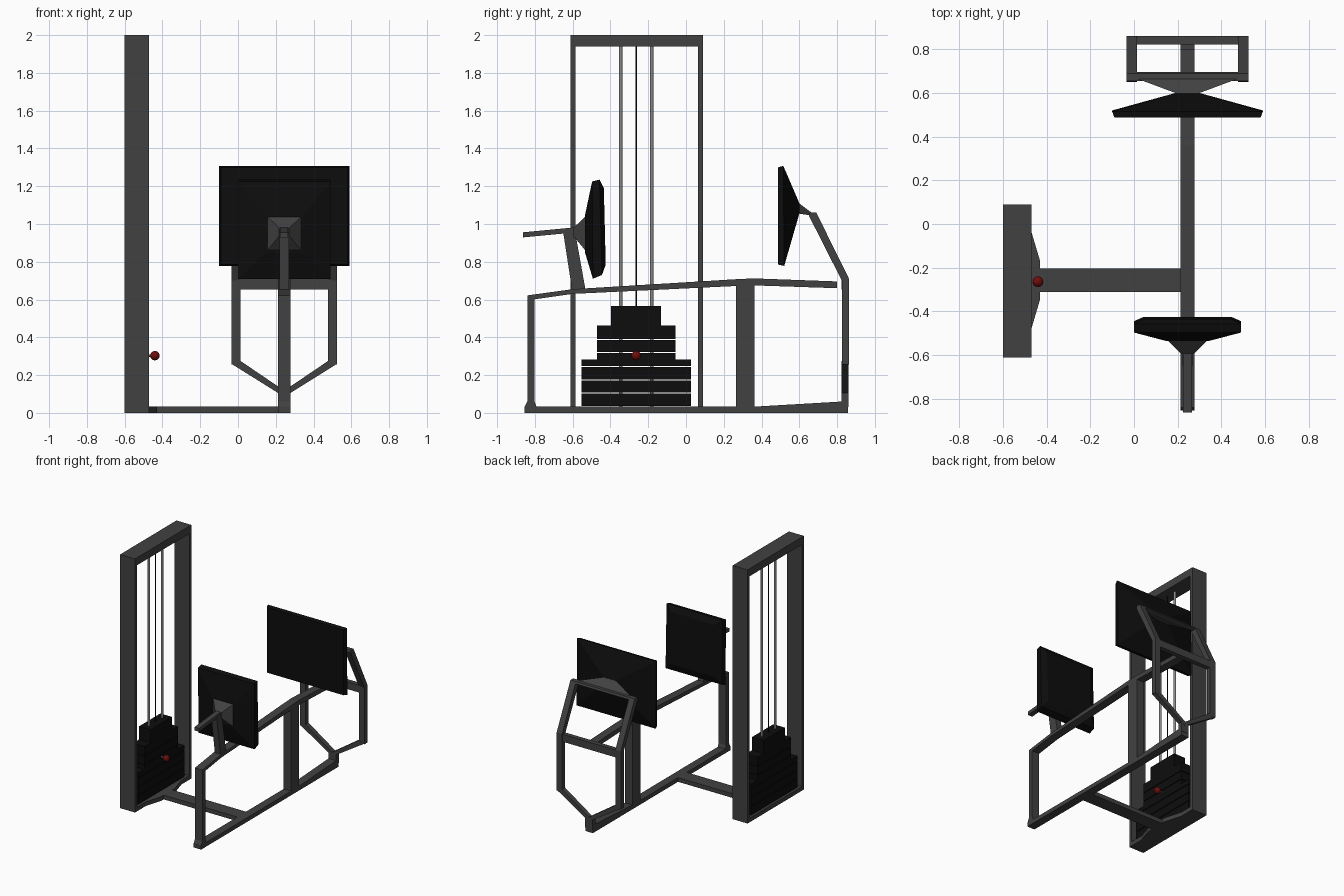
import bpy, bmesh
from mathutils import Vector

if "Cube" in bpy.data.objects:
    bpy.data.objects.remove(bpy.data.objects["Cube"])


def material(name, r, g, b):
    m = bpy.data.materials.new(name)
    m.diffuse_color = (r, g, b, 1)
    m.use_nodes = True
    m.node_tree.nodes["Principled BSDF"].inputs["Base Color"].default_value = m.diffuse_color
    return m


GREY = material("frame grey", 0.053, 0.053, 0.053)
BLACK = material("pad black", 0.004, 0.004, 0.004)
STEEL = material("rod steel", 0.25, 0.25, 0.25)
RED = material("pin red", 0.16, 0.004, 0.004)


def finish(bm, name, mat):
    bmesh.ops.recalc_face_normals(bm, faces=bm.faces)
    me = bpy.data.meshes.new(name)
    bm.to_mesh(me)
    bm.free()
    me.materials.append(mat)
    ob = bpy.data.objects.new(name, me)
    bpy.context.collection.objects.link(ob)
    return ob


def loft(name, rings, mat):
    """Skin equal-length point rings and cap both ends."""
    bm = bmesh.new()
    vs = [[bm.verts.new(p) for p in ring] for ring in rings]
    n = len(vs[0])
    for a, b in zip(vs, vs[1:]):
        for i in range(n):
            j = (i + 1) % n
            bm.faces.new((a[i], a[j], b[j], b[i]))
    bm.faces.new(vs[0])
    bm.faces.new(vs[-1])
    return finish(bm, name, mat)


def box(name, x0, x1, y0, y1, z0, z1, mat=GREY):
    return loft(name, [[(x0, y0, z), (x1, y0, z), (x1, y1, z), (x0, y1, z)]
                       for z in (z0, z1)], mat)


def side_profile(name, pts, x0, x1, mat=GREY):
    return loft(name, [[(x, y, z) for y, z in pts] for x in (x0, x1)], mat)


def front_profile(name, pts, y0, y1, mat=GREY):
    return loft(name, [[(x, y, z) for x, z in pts] for y in (y0, y1)], mat)


def y_frustum(name, layers, mat):
    """Layers: half width, y at bottom, y at top, z bottom, z top; centred on CX."""
    return loft(name, [[(CX - w, yb, zb), (CX + w, yb, zb), (CX + w, yt, zt), (CX - w, yt, zt)]
                       for w, yb, yt, zb, zt in layers], mat)


def rod(name, p0, p1, r, mat, seg=12):
    a, b = Vector(p0), Vector(p1)
    bm = bmesh.new()
    bmesh.ops.create_cone(bm, cap_ends=True, segments=seg, radius1=r, radius2=r, depth=(b - a).length)
    rot = Vector((0, 0, 1)).rotation_difference(b - a).to_matrix()
    for v in bm.verts:
        v.co = rot @ v.co + (a + b) / 2
    return finish(bm, name, mat)


CX = 0.245
RX0, RX1 = 0.212, 0.277

# Weight tower frame
TX0, TX1 = -0.6, -0.47
for side, y in (("front", -0.612), ("back", 0.064)):
    box(f"tower_post_{side}", TX0, TX1, y, y + 0.026, 0, 2)
box("tower_top", TX0, TX1, -0.587, 0.065, 1.94, 2)
box("tower_base", TX0, TX1, -0.587, 0.065, 0, 0.033)

# Weight plates: (half length, bottom, top), with open gaps between
WY = -0.264
plates = [(0.29, 0.036, 0.103), (0.29, 0.108, 0.172), (0.29, 0.177, 0.242), (0.29, 0.247, 0.283),
          (0.208, 0.283, 0.318), (0.208, 0.323, 0.387), (0.208, 0.392, 0.463), (0.132, 0.463, 0.567)]
for i, (h, z0, z1) in enumerate(plates):
    box(f"weight_plate_{i + 1}", -0.585, -0.485, WY - h, WY + h, z0, z1, BLACK)

# Guide rods, cable and selector pin
for i, y in enumerate((WY - 0.082, WY + 0.082)):
    rod(f"guide_rod_{i + 1}", (-0.535, y, 0.03), (-0.535, y, 1.95), 0.009, STEEL)
rod("cable", (-0.535, WY, 0.56), (-0.535, WY, 1.95), 0.004, BLACK, 8)
rod("pin_stem", (-0.5, WY, 0.303), (-0.45, WY, 0.303), 0.006, STEEL, 8)
bm = bmesh.new()
bmesh.ops.create_uvsphere(bm, u_segments=12, v_segments=8, radius=0.025)
bmesh.ops.translate(bm, verts=bm.verts, vec=(-0.44, WY, 0.303))
for f in bm.faces:
    f.smooth = True
finish(bm, "pin_knob", RED)

# Floor strut with flared joint to the tower
loft("floor_strut", [[(-0.47, -0.48, z), (-0.43, -0.345, z), (-0.43, -0.312, z), (0.23, -0.312, z),
                      (0.23, -0.203, z), (-0.43, -0.203, z), (-0.43, -0.17, z), (-0.47, -0.035, z)]
                     for z in (0, 0.033)], GREY)

# Main frame: floor rail, posts and upper rail
side_profile("floor_rail", [(-0.855, 0), (0.858, 0), (0.858, 0.062), (0.36, 0.033),
                            (-0.855, 0.033)], RX0, RX1)
side_profile("front_post", [(-0.855, 0.03), (-0.79, 0.03), (-0.802, 0.06), (-0.802, 0.612),
                            (-0.84, 0.605), (-0.84, 0.06)], RX0, RX1)
box("middle_post", RX0, RX1, 0.265, 0.363, 0.02, 0.69)
side_profile("upper_rail", [(-0.84, 0.596), (-0.6, 0.63), (0.27, 0.672), (0.36, 0.675), (0.8, 0.66),
                            (0.8, 0.696), (0.36, 0.712), (0.27, 0.708), (-0.6, 0.655), (-0.84, 0.622)],
             RX0, RX1)

# Front pad with its bracket, post and handle
y_frustum("front_pad", [(0.2, -0.425, -0.435, 0.785, 1.19), (0.245, -0.445, -0.458, 0.73, 1.235),
                        (0.245, -0.493, -0.497, 0.71, 1.225), (0.1, -0.535, -0.535, 0.85, 1.045)], BLACK)
y_frustum("front_pad_bracket", [(0.09, -0.533, -0.533, 0.86, 1.04),
                                (0.028, -0.595, -0.595, 0.935, 0.98)], GREY)
side_profile("front_pad_post", [(-0.6, 0.63), (-0.53, 0.64), (-0.59, 0.975), (-0.65, 0.955)],
             CX - 0.024, CX + 0.024)
side_profile("front_handle", [(-0.863, 0.929), (-0.59, 0.955), (-0.59, 0.982), (-0.863, 0.956)],
             CX - 0.02, CX + 0.02)

# Back pad and its fanned bracket
y_frustum("back_pad", [(0.335, 0.488, 0.488, 0.785, 1.3), (0.345, 0.52, 0.515, 0.778, 1.308),
                       (0.055, 0.6, 0.6, 1.055, 1.11)], BLACK)
y_frustum("back_pad_bracket", [(0.05, 0.598, 0.598, 1.055, 1.11),
                               (0.23, 0.665, 0.665, 1.045, 1.06)], GREY)

# Back frame: bent side legs, cross bars and V-shaped foot
for side, s in (("left", -1), ("right", 1)):
    xa, xb = sorted((CX + s * 0.28, CX + s * 0.232))
    side_profile(f"back_leg_{side}", [(0.655, 1.055), (0.69, 1.06), (0.862, 0.712), (0.862, 0.255),
                                      (0.825, 0.255), (0.825, 0.7), (0.65, 1.045)], xa, xb)
    front_profile(f"back_foot_{side}", [(CX + s * 0.28, 0.26), (CX + s * 0.232, 0.275),
                                        (CX, 0.118), (CX, 0.085)], 0.824, 0.861)
side_profile("back_top_bar", [(0.655, 1.045), (0.67, 1.04), (0.697, 1.045), (0.69, 1.06),
                              (0.655, 1.06)], CX - 0.28, CX + 0.28)
box("back_cross_bar", CX - 0.26, CX + 0.26, 0.823, 0.86, 0.652, 0.71)
box("back_foot_post", RX0, RX1, 0.824, 0.86, 0.03, 0.11)
